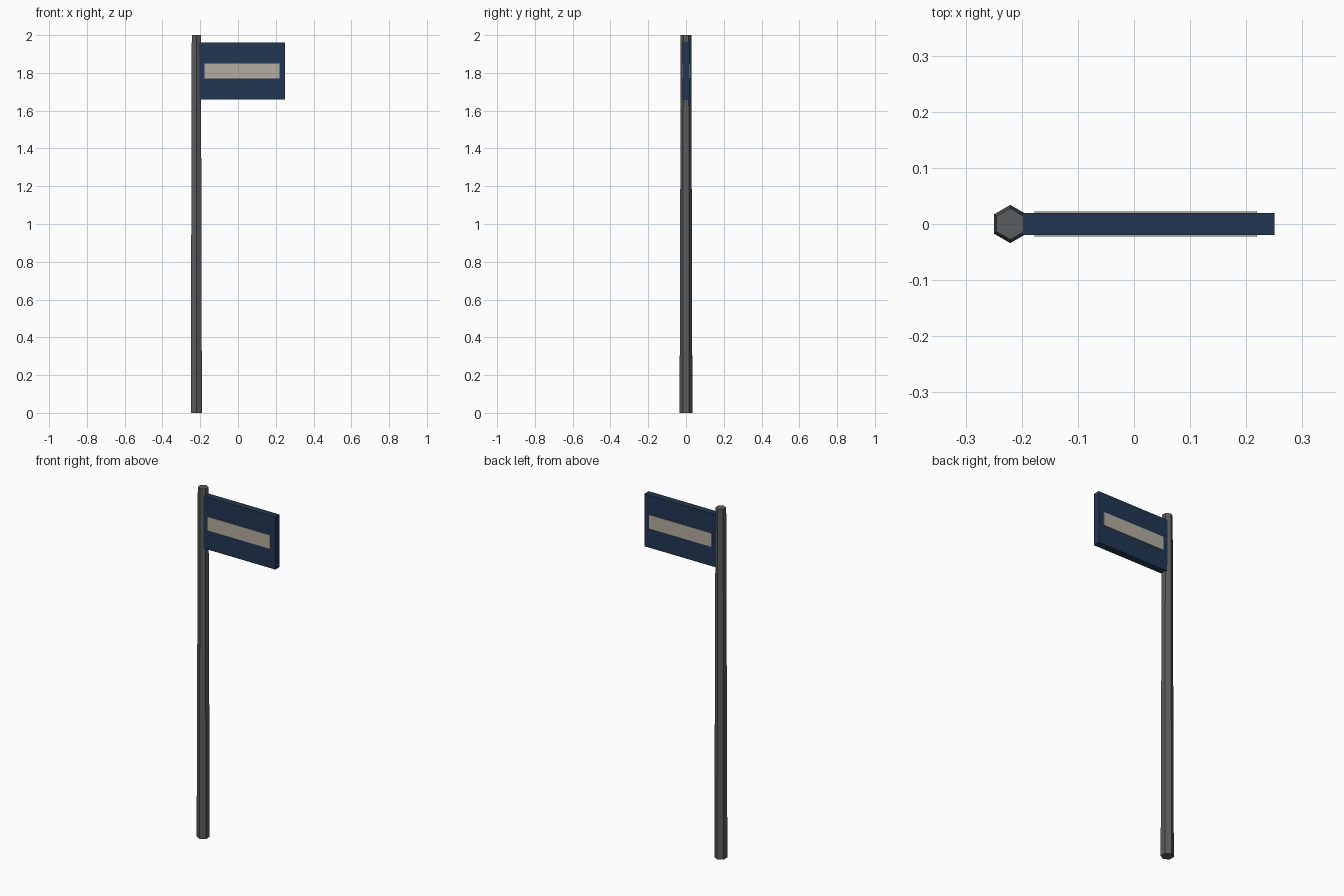
import bpy
import math

if "Cube" in bpy.data.objects:
    bpy.data.objects.remove(bpy.data.objects["Cube"])


def material(name, rgb):
    m = bpy.data.materials.new(name)
    m.diffuse_color = (*rgb, 1)
    m.use_nodes = True
    m.node_tree.nodes["Principled BSDF"].inputs["Base Color"].default_value = m.diffuse_color
    return m


NAVY = material("navy blue", (0.016, 0.038, 0.085))
GREY = material("dark grey", (0.10, 0.107, 0.113))
CREAM = material("pale stone", (0.46, 0.42, 0.355))


def box(name, x, y, z, mat):
    """Box spanning the (min, max) ranges on each axis."""
    spans = (x, y, z)
    bpy.ops.mesh.primitive_cube_add(size=1, location=[(a + b) / 2 for a, b in spans])
    ob = bpy.context.object
    ob.name = name
    ob.scale = [b - a for a, b in spans]
    bpy.ops.object.transform_apply(location=False, rotation=False, scale=True)
    ob.data.materials.append(mat)
    return ob


# Tapered six-sided pole, corners pointing to front and back
bpy.ops.mesh.primitive_cone_add(vertices=6, radius1=0.034, radius2=0.028,
                                depth=2, location=(-0.2205, 0, 1))
pole = bpy.context.object
pole.name = "pole"
if abs(max(v.co.y for v in pole.data.vertices) - 0.034) > 1e-4:
    pole.rotation_euler.z = math.radians(30)
pole.data.materials.append(GREY)

# Sign board fixed to the pole
box("sign_board", (-0.209, 0.25), (-0.0195, 0.0195), (1.66, 1.96), NAVY)

# Thin pale stripe plate on each face of the board
for side, s in (("front", -1), ("back", 1)):
    box(side + "_stripe", (-0.177, 0.219), sorted((s * 0.0185, s * 0.0225)),
        (1.771, 1.849), CREAM)
